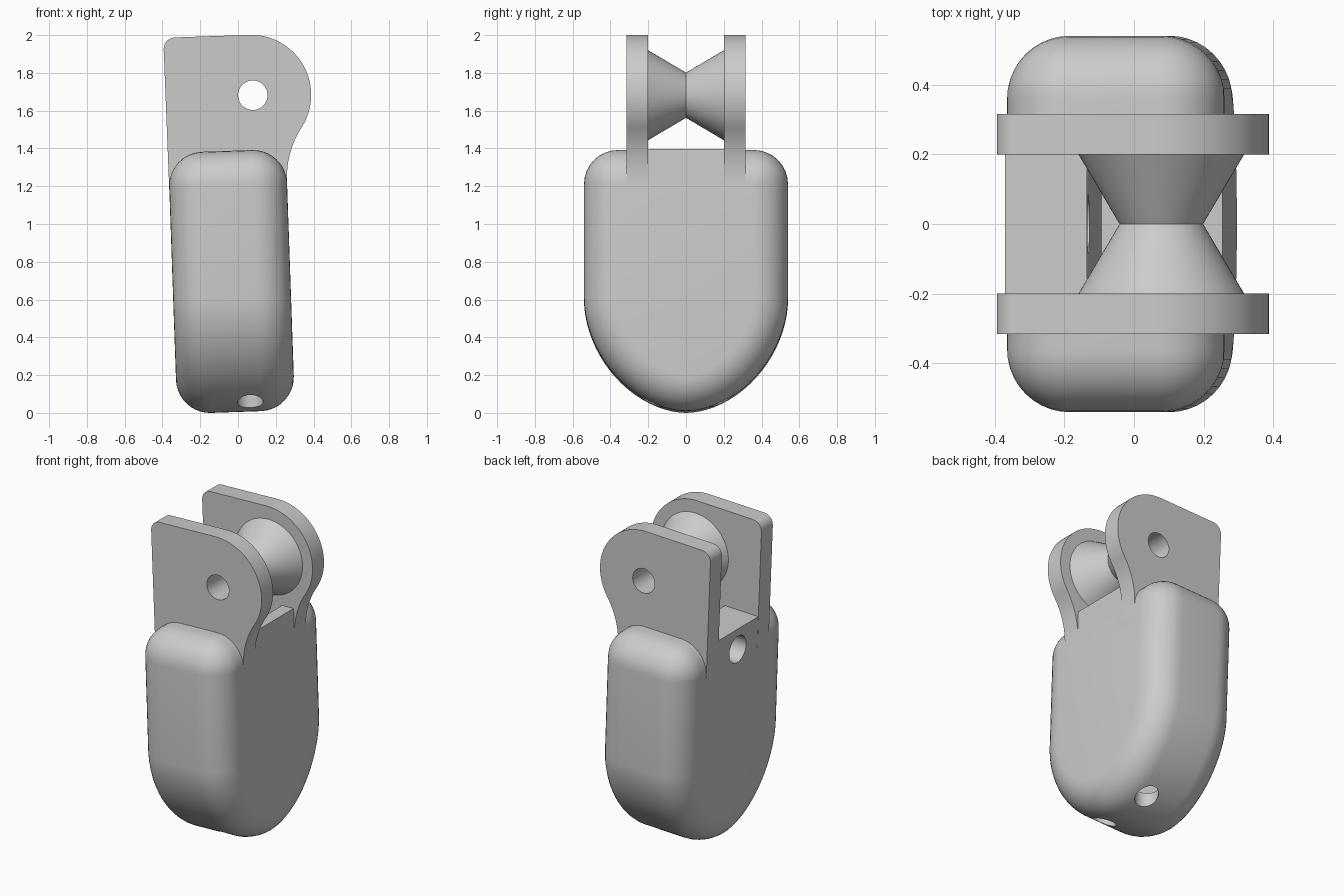
import bpy, bmesh
from math import sin, cos, pi, radians, copysign
from mathutils import Matrix, Vector

cube = bpy.data.objects.get("Cube")
if cube:
    bpy.data.objects.remove(cube)

grey = bpy.data.materials.new("plain grey")
grey.use_nodes = True
grey.diffuse_color = (0.6, 0.6, 0.6, 1)
grey.node_tree.nodes["Principled BSDF"].inputs["Base Color"].default_value = (0.6, 0.6, 0.6, 1)

LEFT, RIGHT = -0.322, 0.302      # flat sides of the body before the lean
TOP, HALF, ROUND = 1.388, 0.54, 0.18
AXLE = Vector((0.137, 0, 1.678))
LEAN = Matrix.Rotation(radians(-2), 4, 'Y')


def make(name, bm):
    bmesh.ops.remove_doubles(bm, verts=bm.verts, dist=0.0005)
    bmesh.ops.recalc_face_normals(bm, faces=bm.faces)
    mesh = bpy.data.meshes.new(name)
    bm.to_mesh(mesh)
    bm.free()
    mesh.materials.append(grey)
    obj = bpy.data.objects.new(name, mesh)
    bpy.context.collection.objects.link(obj)
    return obj


def loft(name, loops):
    """Skin a row of equal closed loops and cap both ends."""
    bm = bmesh.new()
    rings = [[bm.verts.new(p) for p in loop] for loop in loops]
    for a, b in zip(rings, rings[1:]):
        for i in range(len(a)):
            j = (i + 1) % len(a)
            bm.faces.new((a[i], a[j], b[j], b[i]))
    bm.faces.new(rings[0])
    bm.faces.new(rings[-1])
    return make(name, bm)


def box(name, x0, x1, y0, y1, z0, z1):
    corners = ((x0, y0), (x1, y0), (x1, y1), (x0, y1))
    return loft(name, [[(x, y, z) for x, y in corners] for z in (z0, z1)])


def lathe(name, centre, axis, stations, sides=48):
    """Round part along an axis from (position, radius) stations."""
    turn = Vector((0, 0, 1)).rotation_difference(Vector(axis)).to_matrix()
    angles = [2 * pi * i / sides for i in range(sides)]
    return loft(name, [[Vector(centre) + turn @ Vector((r * cos(a), r * sin(a), d))
                        for a in angles] for d, r in stations])


def cut(obj, cutters):
    bpy.context.view_layer.objects.active = obj
    for c in cutters:
        mod = obj.modifiers.new("cut", 'BOOLEAN')
        mod.operation, mod.solver, mod.object = 'DIFFERENCE', 'EXACT', c
        bpy.ops.object.modifier_apply(modifier=mod.name)


# Body outline in y-z with its outward normals: rounded top, deep curved base
def base_point(a, exp=2 / 1.85, depth=0.595):
    c, s = cos(a), sin(a)
    return Vector((0, copysign(abs(c) ** exp, c) * HALF, 0.6 - abs(s) ** exp * depth))


outline = []
steps = 40
for i in range(steps + 1):
    a = pi * i / steps
    if i in (0, steps):
        normal = Vector((0, 1 if i == 0 else -1, 0))
    else:
        t = base_point(a + 0.01) - base_point(a - 0.01)
        normal = Vector((0, -t.z, t.y)).normalized()
        if normal.dot(base_point(a) - Vector((0, 0, 0.6))) < 0:
            normal.negate()
    outline.append((base_point(a), normal))
for side, start in ((-1, pi), (1, pi / 2)):
    centre = Vector((0, side * (HALF - ROUND), TOP - ROUND))
    for i in range(9):
        a = start - i * pi / 16
        normal = Vector((0, cos(a), sin(a)))
        outline.append((centre + normal * ROUND, normal))

# Body: outline inset towards each side to give a full round edge
rows = []
for i in range(11):
    a = pi / 2 * i / 10
    rows.append((LEFT + ROUND * (1 - sin(a)), ROUND * (1 - cos(a))))
left_rows = rows[::-1]
right_rows = [(LEFT + RIGHT - x, t) for x, t in rows]
body = loft("body", [[p - n * t + Vector((x, 0, 0)) for p, n in outline]
                     for x, t in left_rows + right_rows])

# Square-edged floor between the cheek plates
floor_block = box("floor_block", LEFT, RIGHT, -0.2, 0.2, 1.1, TOP)

# Cheek plate outline in x-z: small corner, big round nose, hollow neck
shape = [(LEFT, 1.1)]
for i in range(7):
    a = pi - i * pi / 12
    shape.append((LEFT - 0.004 + 0.06 + 0.06 * cos(a), 1.938 + 0.06 * sin(a)))
nose, nose_r, neck_r, neck_z = (0.128, 1.68), 0.318, 0.489, 1.22
swing = radians(34.8)
for i in range(33):
    a = pi / 2 - (pi / 2 + swing) * i / 32
    shape.append((nose[0] + nose_r * cos(a), nose[1] + nose_r * sin(a)))
for i in range(1, 13):
    a = pi - swing * (1 - i / 12)
    shape.append((RIGHT + neck_r + neck_r * cos(a), neck_z + neck_r * sin(a)))
shape.append((RIGHT, 1.1))
plates = [loft(name, [[(x, y, z) for x, z in shape] for y in ends])
          for name, ends in (("front_cheek_plate", (-0.315, -0.2)),
                             ("back_cheek_plate", (0.2, 0.315)))]

# V-grooved roller
roller = lathe("roller", AXLE, (0, 1, 0), [(-0.2, 0.238), (0, 0.12), (0.2, 0.238)], 64)

# Cutters: axle bore, deep pocket, side hole and two base holes
bore = lathe("bore_cutter", AXLE, (0, 1, 0), [(-0.5, 0.078), (0.5, 0.078)])
pocket = box("pocket_cutter", -0.087, 0.22, -0.2, 0.2, 0.12, 1.6)
side_hole = lathe("side_hole_cutter", (-0.3, 0, 1.255), (1, 0, 0), [(-0.2, 0.085), (0.3, 0.085)])
base_holes = [lathe("base_hole_cutter", (0.067, y, 0), (0, 0, 1), [(-0.2, 0.068), (0.3, 0.068)])
              for y in (-0.19, 0.19)]
cut(body, [pocket, side_hole] + base_holes)
cut(floor_block, [pocket, side_hole])
for part in plates + [roller]:
    cut(part, [bore])
for c in [bore, pocket, side_hole] + base_holes:
    bpy.data.objects.remove(c)

# Lean everything and smooth the rounded faces
bpy.ops.object.select_all(action='DESELECT')
for part in [body, floor_block, roller] + plates:
    part.data.transform(LEAN)
    part.select_set(True)
bpy.context.view_layer.objects.active = body
bpy.ops.object.shade_smooth_by_angle(angle=radians(30))
